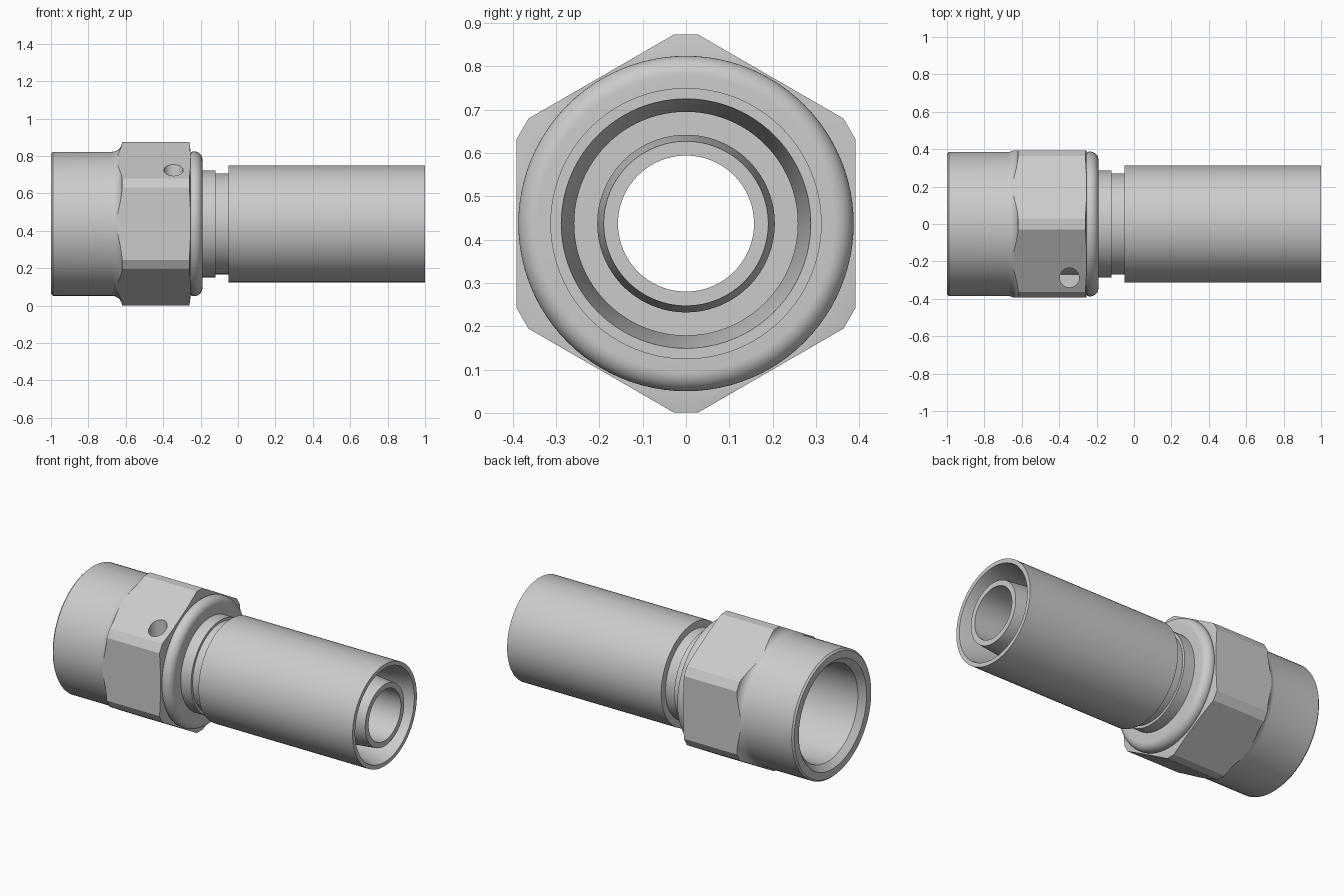
import bpy, bmesh, math
from mathutils import Matrix, Vector

AXIS_Z = 0.437      # height of the common axis
SEGMENTS = 96

if "Cube" in bpy.data.objects:
    bpy.data.objects.remove(bpy.data.objects["Cube"], do_unlink=True)

steel = bpy.data.materials.new("light_grey_steel")
steel.use_nodes = True
GREY = (0.6, 0.6, 0.6, 1)
steel.diffuse_color = GREY
steel.node_tree.nodes["Principled BSDF"].inputs["Base Color"].default_value = GREY


def make_object(name, bm):
    bmesh.ops.recalc_face_normals(bm, faces=bm.faces)
    mesh = bpy.data.meshes.new(name)
    bm.to_mesh(mesh)
    bm.free()
    mesh.materials.append(steel)
    obj = bpy.data.objects.new(name, mesh)
    bpy.context.collection.objects.link(obj)
    return obj


def activate(obj):
    bpy.ops.object.select_all(action='DESELECT')
    obj.select_set(True)
    bpy.context.view_layer.objects.active = obj


def lathe(name, profile):
    """Turn a closed (x, radius) profile around the long axis."""
    bm = bmesh.new()
    rings = []
    for i in range(SEGMENTS):
        a = math.tau * i / SEGMENTS
        rings.append([bm.verts.new((x, r * math.cos(a), AXIS_Z + r * math.sin(a)))
                      for x, r in profile])
    n = len(profile)
    for i, ring in enumerate(rings):
        following = rings[(i + 1) % SEGMENTS]
        for j in range(n):
            k = (j + 1) % n
            bm.faces.new((ring[j], ring[k], following[k], following[j]))
    return make_object(name, bm)


def arc(cx, cr, radius, start, end, steps=8):
    """Profile points on a circular arc, angles in degrees."""
    angles = [math.radians(start + (end - start) * i / steps) for i in range(steps + 1)]
    return [(cx + radius * math.cos(a), cr + radius * math.sin(a)) for a in angles]


def apply_boolean(obj, cutter, operation):
    mod = obj.modifiers.new(operation.lower(), 'BOOLEAN')
    mod.operation = operation
    mod.solver = 'EXACT'
    mod.object = cutter
    activate(obj)
    bpy.ops.object.modifier_apply(modifier=mod.name)
    bpy.data.objects.remove(cutter, do_unlink=True)


# Nut: turned blank with bore, concave shoulder and rounded collar
nut = lathe("swivel_nut",
            [(-1, 0.33), (-1, 0.375), (-0.99, 0.385)]
            + arc(-0.675, 0.44, 0.055, -90, 0)
            + [(-0.62, 0.46), (-0.264, 0.46), (-0.255, 0.4), (-0.255, 0.375)]
            + arc(-0.24, 0.372, 0.015, 180, 90, 4)
            + arc(-0.235, 0.342, 0.045, 90, 0, 10)
            + [(-0.19, 0.27), (-0.4, 0.27), (-0.4, 0.295), (-0.965, 0.295)])

# Hexagon with flattened corners, used to trim the blank
bm = bmesh.new()
outline = []
for corner in range(6):
    for side in (-1, 1):
        a = math.radians(90 + 60 * corner + side * 3.7)
        outline.append(bm.verts.new((-1.1, 0.437 * math.cos(a), AXIS_Z + 0.437 * math.sin(a))))
base = bm.faces.new(outline)
extruded = bmesh.ops.extrude_face_region(bm, geom=[base])
bmesh.ops.translate(bm, vec=(1.1, 0, 0),
                    verts=[v for v in extruded["geom"] if isinstance(v, bmesh.types.BMVert)])
hexagon = make_object("hexagon_trimmer", bm)
hexagon.hide_render = True
apply_boolean(nut, hexagon, 'INTERSECT')

# Blind wire hole drilled down through one upper flat
bm = bmesh.new()
bmesh.ops.create_cone(bm, cap_ends=True, segments=32, radius1=0.052, radius2=0.052, depth=0.5,
                      matrix=Matrix.Translation(Vector((-0.345, -0.287, 0.7))))
drill = make_object("hole_drill", bm)
drill.hide_render = True
apply_boolean(nut, drill, 'DIFFERENCE')

# Nipple: conical nose inside the nut, stepped neck, tapered hose tail
nipple = lathe("nipple",
               [(-0.6, 0.157), (-0.6, 0.21), (-0.42, 0.285), (-0.4, 0.285), (-0.4, 0.27),
                (-0.2, 0.27), (-0.2, 0.286), (-0.12, 0.286), (-0.12, 0.27), (-0.04, 0.27),
                (-0.04, 0.205), (0.85, 0.205), (1, 0.19), (1, 0.157)])

# Crimp sleeve around the hose tail
sleeve = lathe("crimp_sleeve",
               [(-0.05, 0.2), (-0.05, 0.313), (1, 0.313), (1, 0.288), (0.85, 0.258),
                (0.05, 0.258), (0.05, 0.2)])

for part in (nut, nipple, sleeve):
    activate(part)
    bpy.ops.object.shade_smooth_by_angle(angle=math.radians(22))
